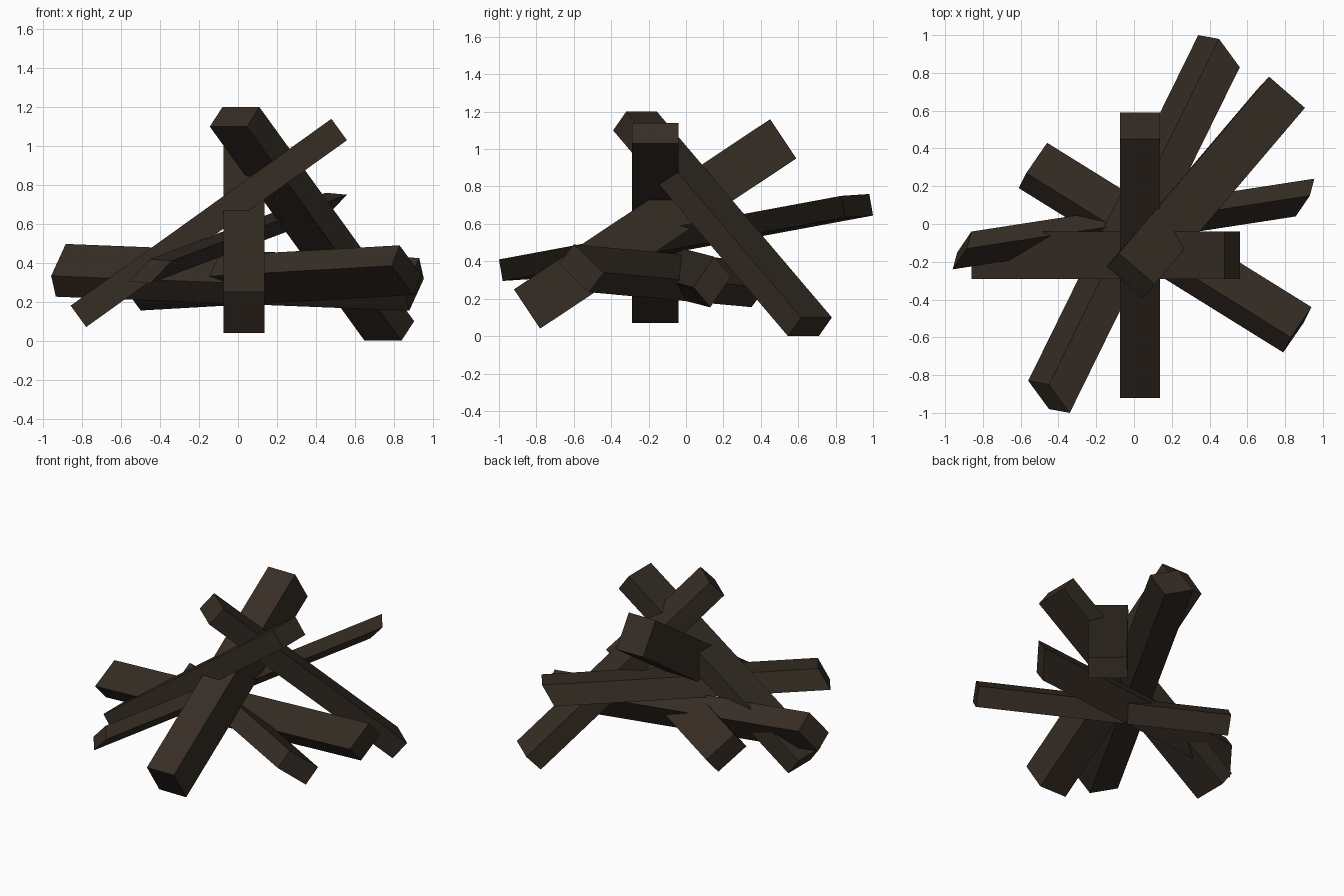
import bpy, bmesh
from mathutils import Matrix, Vector

if "Cube" in bpy.data.objects:
    bpy.data.objects.remove(bpy.data.objects["Cube"])

wood = bpy.data.materials.new("dark charred wood")
wood.diffuse_color = (0.036, 0.026, 0.018, 1)
wood.use_nodes = True
wood.node_tree.nodes["Principled BSDF"].inputs["Base Color"].default_value = wood.diffuse_color


def beam(name, corner, axis, side_a, side_b):
    """Slanted beam: one corner, the run of its length and its two cross edges."""
    a, u, v = Vector(axis), Vector(side_a), Vector(side_b)
    centre = Vector(corner) + (a + u + v) / 2
    m = Matrix((a, u, v)).transposed().to_4x4()
    m.translation = centre
    bm = bmesh.new()
    bmesh.ops.create_cube(bm, size=1, matrix=m)
    bmesh.ops.recalc_face_normals(bm, faces=bm.faces)
    mesh = bpy.data.meshes.new(name)
    bm.to_mesh(mesh)
    bm.free()
    mesh.materials.append(wood)
    ob = bpy.data.objects.new(name, mesh)
    bpy.context.collection.objects.link(ob)


# steep leaning logs
beam("front_leaning_log", (-0.075, -0.92, 0.25), (0, 1.37, 0.91), (0.212, 0, 0), (0, 0.14, -0.21))
beam("left_leaning_log", (-0.86, -0.29, 0.18), (1.34, 0, 0.96), (0, 0.25, 0), (0.08, 0, -0.11))
beam("back_leaning_log", (-0.145, -0.225, 1.10), (0.795, 0.935, -1.10), (0.19, -0.165, 0), (0.065, 0.07, 0.10))

# shallow logs lying across the pile, two of them with skewed ends
beam("long_cross_log", (-0.56, -0.83, 0.305), (0.90, 1.83, 0.34), (0.11, -0.02, 0.115), (0.11, -0.15, -0.01))
beam("diagonal_cross_log", (-0.61, 0.19, 0.305), (1.40, -0.87, 0.08), (0.04, 0.08, 0.105), (0.11, 0.16, -0.15))
beam("side_cross_log", (-0.96, -0.24, 0.333), (1.816, 0.28, -0.072), (0.075, 0.11, 0.164), (0.024, 0.09, -0.107))
